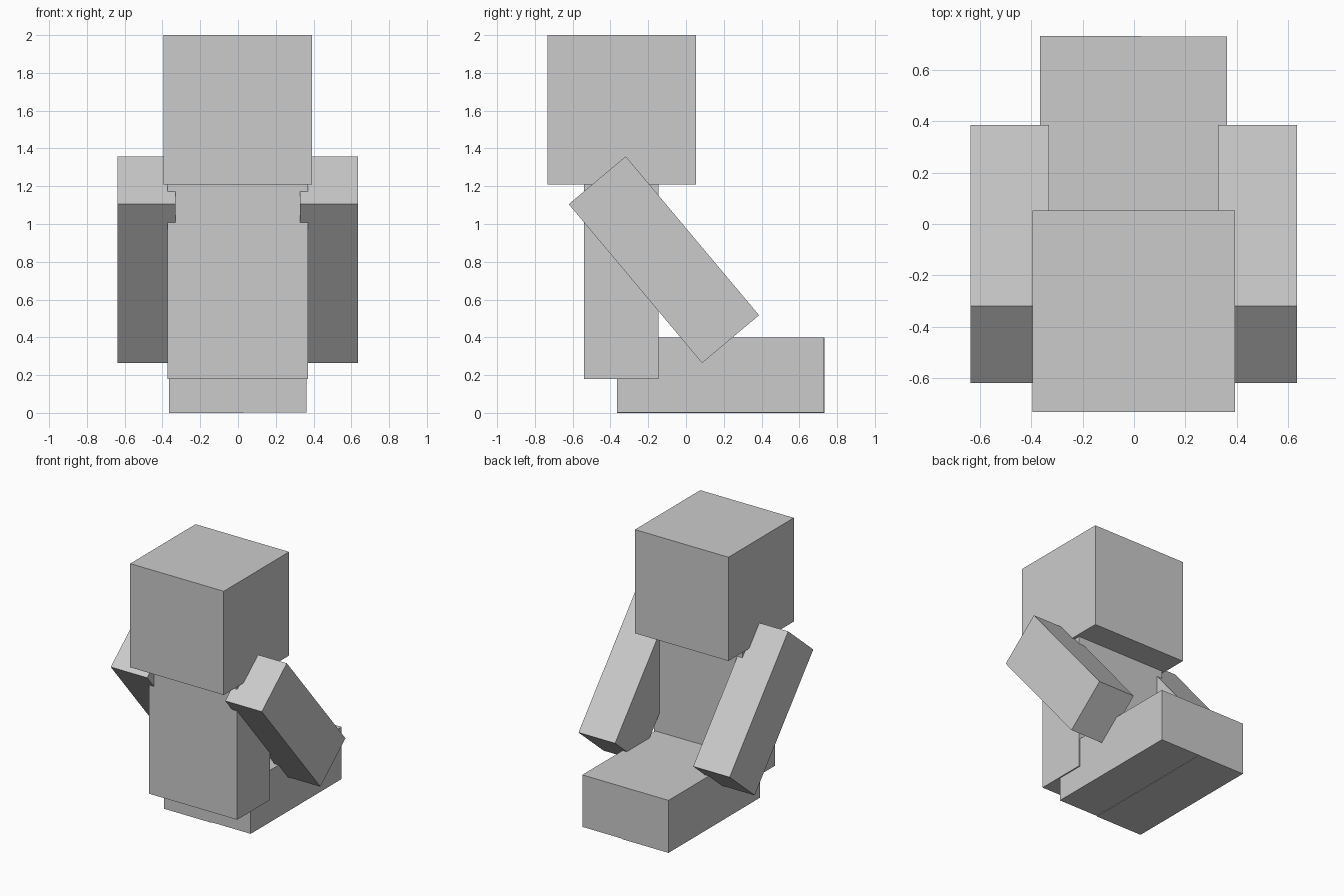
import bpy
from math import radians

if "Cube" in bpy.data.objects:
    bpy.data.objects.remove(bpy.data.objects["Cube"])


def box(name, lo, hi, tilt=0.0):
    """Box between two corners, optionally tilted about the x axis through its centre."""
    centre = [(a + b) / 2 for a, b in zip(lo, hi)]
    bpy.ops.mesh.primitive_cube_add(size=1, location=centre, rotation=(radians(tilt), 0, 0))
    ob = bpy.context.object
    ob.name = name
    ob.scale = [b - a for a, b in zip(lo, hi)]
    return ob


# Head and torso
box("head", (-0.395, -0.733, 1.21), (0.393, 0.053, 2.0))
box("torso", (-0.373, -0.54, 0.18), (0.371, -0.146, 1.215))

# Legs stretched forward, slightly overlapping in the middle
box("left_leg", (-0.366, -0.366, 0.0), (0.028, 0.733, 0.4))
box("right_leg", (-0.032, -0.364, 0.003), (0.362, 0.731, 0.399))

# Arms: slanted boxes reaching from the shoulders towards the legs
cy, cz, half_depth, half_len = -0.117, 0.811, 0.197, 0.549
for name, x0, x1 in (("left_arm", -0.638, -0.331), ("right_arm", 0.327, 0.635)):
    box(name, (x0, cy - half_depth, cz - half_len),
        (x1, cy + half_depth, cz + half_len), tilt=40)
